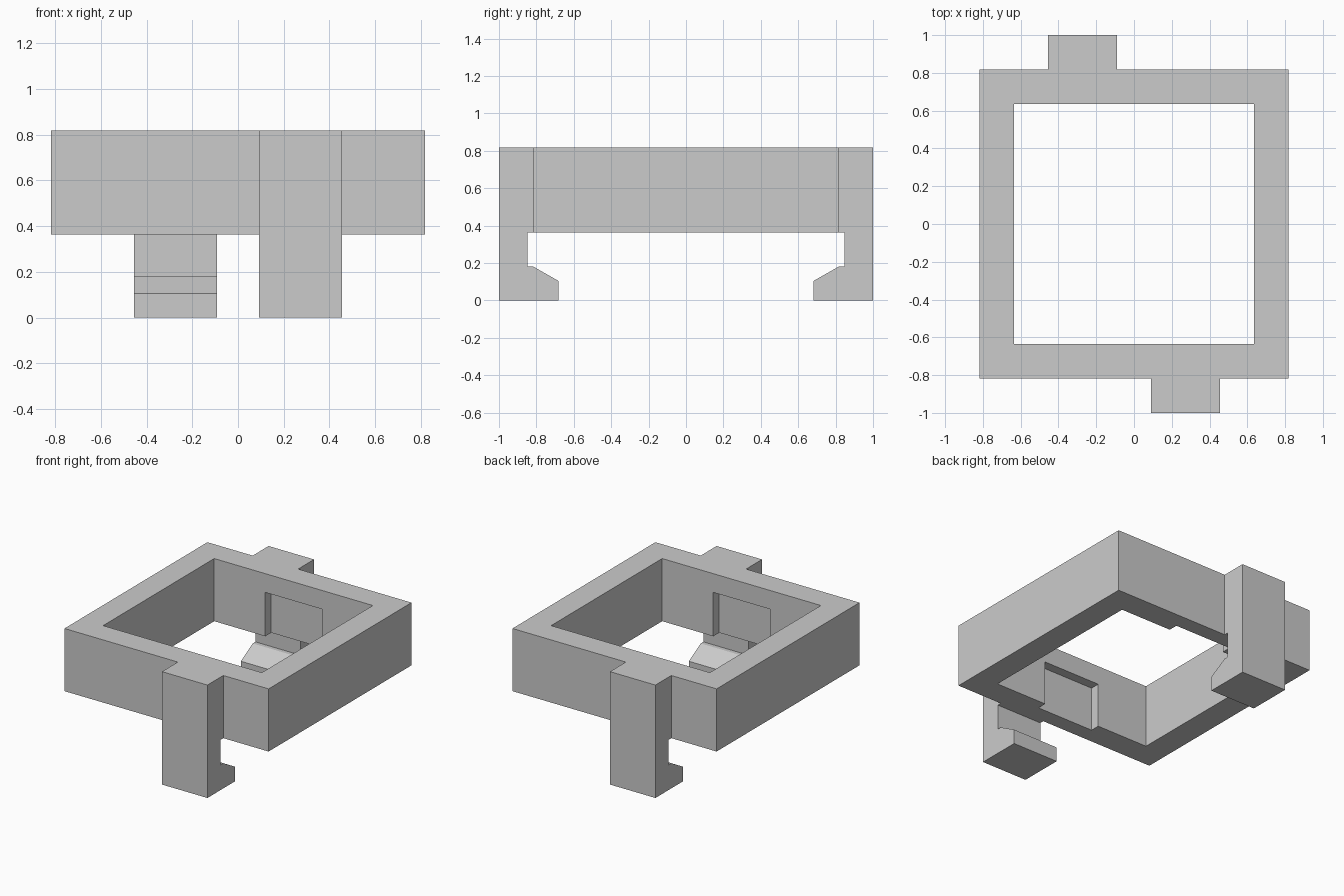
import bpy
import bmesh
from math import pi
from mathutils import Matrix

default_cube = bpy.data.objects.get("Cube")
if default_cube:
    bpy.data.objects.remove(default_cube, do_unlink=True)

grey = bpy.data.materials.new("light_grey")
grey.use_nodes = True
colour = (0.6, 0.6, 0.6, 1)
grey.diffuse_color = colour
grey.node_tree.nodes["Principled BSDF"].inputs["Base Color"].default_value = colour

BOTTOM, TOP = 0.364, 0.818    # frame height range
OUTER, INNER = 0.818, 0.636   # frame half widths


def finish(name, bm):
    bmesh.ops.recalc_face_normals(bm, faces=bm.faces)
    mesh = bpy.data.meshes.new(name)
    bm.to_mesh(mesh)
    bm.free()
    mesh.materials.append(grey)
    obj = bpy.data.objects.new(name, mesh)
    bpy.context.collection.objects.link(obj)
    return obj


def box(name, half_x, half_y, z0, z1):
    bm = bmesh.new()
    place = Matrix.Translation((0, 0, (z0 + z1) / 2))
    size = Matrix.Diagonal((2 * half_x, 2 * half_y, z1 - z0, 1))
    bmesh.ops.create_cube(bm, size=1, matrix=place @ size)
    return finish(name, bm)


def cut(target, cutter):
    cutter.hide_render = True
    mod = target.modifiers.new("cut", 'BOOLEAN')
    mod.operation = 'DIFFERENCE'
    mod.solver = 'EXACT'
    mod.object = cutter
    bpy.context.view_layer.objects.active = target
    bpy.ops.object.modifier_apply(modifier=mod.name)
    bpy.data.objects.remove(cutter, do_unlink=True)


# Square frame with an opening and a recess in the front and back inner walls
frame = box("frame", OUTER, OUTER, BOTTOM, TOP)
cut(frame, box("opening_cutter", INNER, INNER, 0, 1))
cut(frame, box("recess_cutter", 0.227, 0.704, 0.2, 0.682))


# Hooked clip: side profile (y, z) extruded along x, turned for the back
def clip(name, angle):
    profile = [(-1, 0), (-0.682, 0), (-0.682, 0.105), (-0.818, 0.182),
               (-0.848, 0.182), (-0.848, BOTTOM), (-OUTER, BOTTOM),
               (-OUTER, TOP), (-1, TOP)]
    bm = bmesh.new()
    face = bm.faces.new([bm.verts.new((0.091, y, z)) for y, z in profile])
    side = bmesh.ops.extrude_face_region(bm, geom=[face])["geom"]
    verts = [v for v in side if isinstance(v, bmesh.types.BMVert)]
    bmesh.ops.translate(bm, verts=verts, vec=(0.364, 0, 0))
    bm.transform(Matrix.Rotation(angle, 4, 'Z'))
    return finish(name, bm)


clip("front_clip", 0)
clip("back_clip", pi)
